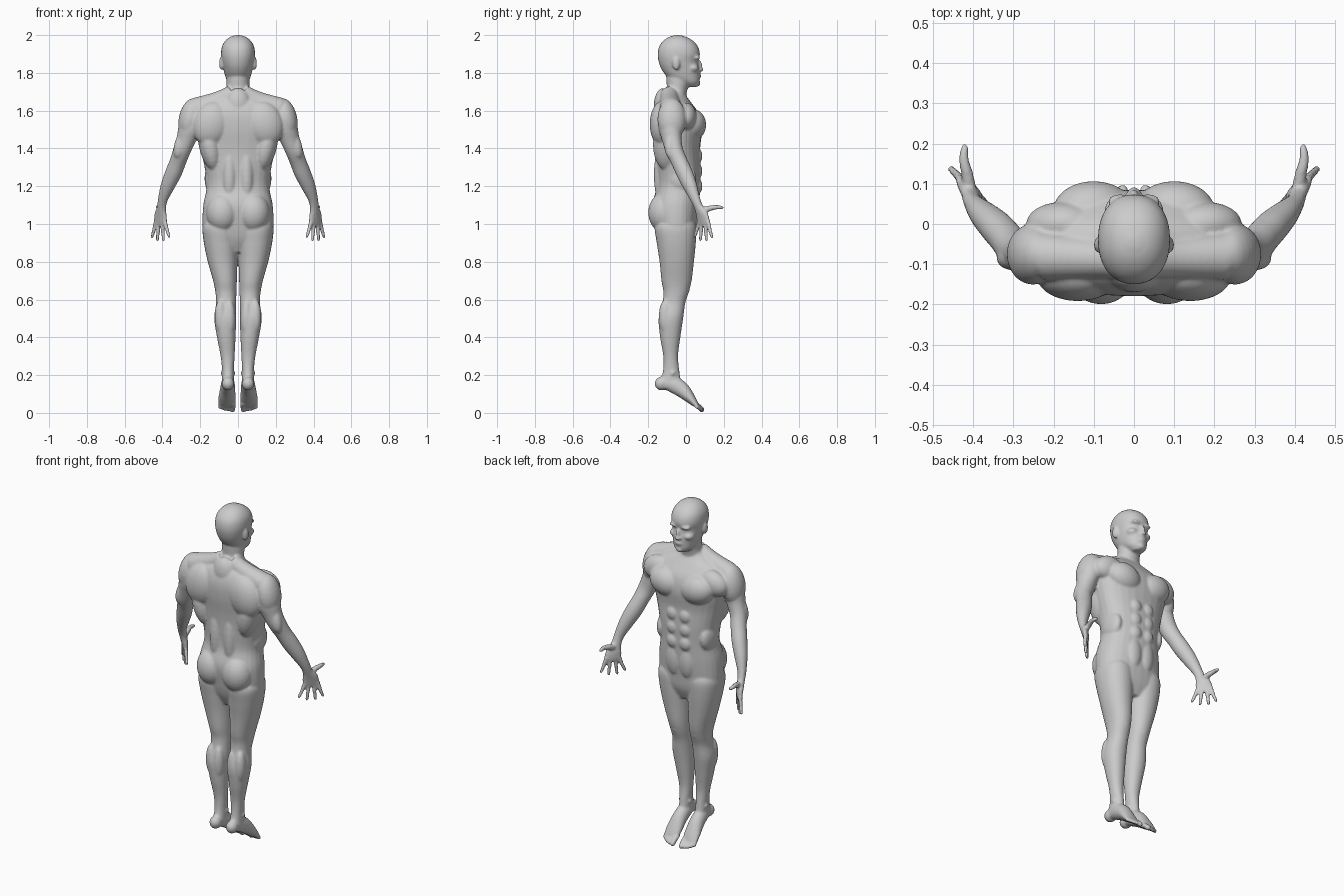
import bpy, bmesh, math
from mathutils import Vector, Matrix

bm = bmesh.new()


def smooth_rows(rows, steps=5):
    """Catmull-Rom interpolation of section rows."""
    out = []
    for i in range(len(rows) - 1):
        a, b, c, d = (rows[max(0, min(len(rows) - 1, i + k))] for k in (-1, 0, 1, 2))
        for s in range(steps):
            t = s / steps
            out.append([0.5 * (2 * q + (r - p) * t + (2 * p - 5 * q + 4 * r - w) * t * t
                               + (3 * q - p - 3 * r + w) * t ** 3)
                        for p, q, r, w in zip(a, b, c, d)])
    out.append(list(rows[-1]))
    return out


def loft(rows, u=(1, 0, 0), axis=None, p=2.0, n=28, mirror=True):
    """Skin rows of (x, y, z, radius_u, radius_v); axis fixes the section plane."""
    rows = smooth_rows(rows)
    for side in ((1, -1) if mirror else (1,)):
        rings = []
        for i, (x, y, z, ra, rb) in enumerate(rows):
            lo, hi = rows[max(0, i - 1)], rows[min(len(rows) - 1, i + 1)]
            t = Vector(axis) if axis else (Vector(hi[:3]) - Vector(lo[:3])).normalized()
            uu = Vector(u)
            uu = (uu - t * uu.dot(t)).normalized()
            vv = t.cross(uu)
            ring = []
            for k in range(n):
                a = 2 * math.pi * k / n
                c, s = math.cos(a), math.sin(a)
                c = math.copysign(abs(c) ** (2 / p), c)
                s = math.copysign(abs(s) ** (2 / p), s)
                q = Vector((x, y, z)) + uu * c * max(ra, .002) + vv * s * max(rb, .002)
                ring.append(bm.verts.new((q.x * side, q.y, q.z)))
            rings.append(ring)
        for r0, r1 in zip(rings, rings[1:]):
            for k in range(n):
                bm.faces.new((r0[k], r0[(k + 1) % n], r1[(k + 1) % n], r1[k]))
        bm.faces.new(rings[0])
        bm.faces.new(rings[-1])


def level(rows, p=2.0, mirror=True):
    """Horizontal sections given as (z, x centre, half width, back y, front y)."""
    loft([(x, (b + f) / 2, z, w, (f - b) / 2) for z, x, w, b, f in rows],
         axis=(0, 0, 1), p=p, mirror=mirror)


def blob(x, y, z, rx, ry, rz, tilt=0):
    """Muscle ellipsoid, mirrored when off centre; tilt turns it about y."""
    for side in ((1, -1) if x else (1,)):
        m = (Matrix.Translation((x * side, y, z)) @ Matrix.Rotation(tilt * side, 4, 'Y')
             @ Matrix.Diagonal((rx, ry, rz, 1)))
        bmesh.ops.create_uvsphere(bm, u_segments=24, v_segments=14, radius=1, matrix=m)


def digit(rows):
    """Finger or toe with a rounded tip."""
    loft([(x, y, z, r, r) for x, y, z, r in rows], n=12, u=(.7, .7, 0.1))
    x, y, z, r = rows[-1]
    blob(x, y, z, r, r, r)


# torso and pelvis
level([(.85, 0, .10, -.11, .02), (.92, 0, .178, -.145, .05), (1.0, 0, .188, -.165, .06),
       (1.1, 0, .184, -.178, .07), (1.2, 0, .166, -.155, .075), (1.3, 0, .177, -.158, .078),
       (1.4, 0, .2, -.165, .075), (1.5, 0, .222, -.178, .085), (1.58, 0, .228, -.178, .07),
       (1.64, 0, .19, -.16, .03), (1.68, 0, .10, -.13, 0), (1.71, 0, .06, -.10, -.01)],
      p=2.3, mirror=False)
# neck and head
level([(1.62, 0, .08, -.15, .0), (1.67, 0, .07, -.115, .0), (1.72, 0, .061, -.102, .01),
       (1.78, 0, .06, -.105, .03), (1.83, 0, .05, -.10, .02)], mirror=False)
level([(1.725, 0, .028, -.0, .055), (1.75, 0, .053, -.045, .07), (1.78, 0, .067, -.10, .073),
       (1.82, 0, .077, -.13, .073), (1.86, 0, .085, -.145, .066), (1.9, 0, .09, -.15, .074),
       (1.94, 0, .085, -.142, .063), (1.97, 0, .068, -.12, .037), (1.99, 0, .043, -.09, .003),
       (2.0, 0, .012, -.057, -.033)], p=2.2, mirror=False)
# facial features and ears
blob(0, .068, 1.835, .012, .019, .034)
blob(0, .076, 1.817, .019, .017, .011)
blob(0, .068, 1.784, .024, .013, .013)
blob(0, .058, 1.745, .024, .019, .018)
blob(.034, .057, 1.880, .032, .018, .011)
blob(.045, .035, 1.825, .028, .032, .022)
blob(.088, -.052, 1.85, .012, .02, .036)

# shoulder slope, deltoids, chest and back muscles
loft([(.03, -.09, 1.69, .045, .045), (.11, -.085, 1.65, .05, .05), (.22, -.08, 1.61, .06, .06)],
     u=(0, 1, 0))
blob(.252, -.075, 1.555, .062, .076, .112, -.2)
blob(.1, .035, 1.525, .102, .072, .082, -.25)
blob(.18, .0, 1.57, .09, .055, .07, .3)
blob(.14, -.13, 1.53, .1, .062, .12, -.3)
blob(.15, -.10, 1.42, .058, .075, .14, .2)
blob(.045, -.125, 1.26, .04, .045, .17)
blob(0, -.12, 1.63, .07, .05, .09)
# abdominals and flanks
for z in (1.2, 1.28, 1.36):
    blob(.04, .06, z, .037, .027, .042)
blob(.04, .045, 1.09, .05, .034, .1)
blob(.14, -.02, 1.24, .037, .075, .08)
# buttocks
blob(.082, -.118, 1.06, .086, .082, .105)

# legs
level([(1.02, .1, .07, -.14, .04), (.98, .096, .092, -.165, .055), (.9, .091, .09, -.155, .052),
       (.8, .082, .078, -.14, .042), (.7, .069, .063, -.13, .03), (.64, .064, .056, -.12, .015),
       (.58, .063, .053, -.125, -.004), (.5, .068, .058, -.145, -.015),
       (.4, .062, .049, -.137, -.03), (.3, .055, .037, -.12, -.042),
       (.22, .053, .031, -.122, -.035), (.16, .053, .032, -.14, -.03),
       (.13, .053, .025, -.135, -.06)], p=2.15)
blob(.064, -.015, .66, .036, .035, .045)
blob(.045, -.11, .5, .032, .035, .1)
blob(.093, -.11, .51, .031, .034, .09)
blob(.053, -.07, .21, .04, .022, .022)
# feet
blob(.053, -.13, .155, .033, .036, .036)
loft([(.053, -.14, .155, .025, .025), (.053, -.08, .155, .035, .043),
      (.055, -.025, .125, .04, .042), (.058, .02, .08, .046, .029),
      (.06, .05, .047, .045, .017), (.06, .06, .04, .038, .012)])
for i, (x, tip) in enumerate(((.026, .088), (.047, .088), (.064, .082), (.08, .073), (.094, .062))):
    r = .0145 if i == 0 else .0105
    drop = (tip - .035) * .55
    digit([(x, .035, .053, r), (x, (tip + .035) / 2, .055 - drop * .6, r),
           (x + .002, tip - .004, .046 - drop, r)])

# arms and palms
loft([(.215, -.08, 1.6, .06, .06), (.25, -.083, 1.52, .066, .06), (.274, -.075, 1.45, .054, .05),
      (.297, -.062, 1.39, .048, .045), (.318, -.035, 1.33, .044, .043),
      (.342, -.008, 1.27, .045, .042), (.373, .022, 1.2, .039, .035),
      (.398, .05, 1.13, .028, .024), (.405, .068, 1.085, .028, .02),
      (.409, .085, 1.045, .043, .018), (.411, .093, 1.01, .045, .014),
      (.411, .094, .993, .04, .010)], u=(.7, .7, 0))
blob(.302, -.085, 1.42, .035, .03, .075, -.3)
# fingers, spread across the diagonal of the palm
for a, b, z in ((-.034, -.066, .932), (-.012, -.024, .914), (.012, .022, .914), (.034, .062, .93)):
    digit([(.411 + k * .71, .093 + k * .71, h, r) for k, h, r in
           ((a, 1.015, .0115), ((a + b) / 2, (1.005 + z) / 2, .0105), (b, z + .002, .009))])
# thumb
digit([(.407, .08, 1.07, .017), (.415, .125, 1.083, .0155), (.423, .16, 1.089, .0125),
       (.421, .189, 1.087, .0105)])

# fuse all parts into one smooth skin
bmesh.ops.recalc_face_normals(bm, faces=bm.faces[:])
mesh = bpy.data.meshes.new("body")
bm.to_mesh(mesh)
bm.free()
body = bpy.data.objects.new("body", mesh)
bpy.context.collection.objects.link(body)
bpy.context.view_layer.objects.active = body
body.select_set(True)
remesh = body.modifiers.new("fuse", 'REMESH')
remesh.mode = 'VOXEL'
remesh.voxel_size = .006
remesh.use_smooth_shade = True
soften = body.modifiers.new("soften", 'SMOOTH')
soften.factor = .5
soften.iterations = 7
for name in ("fuse", "soften"):
    bpy.ops.object.modifier_apply(modifier=name)
bpy.ops.object.shade_smooth()
